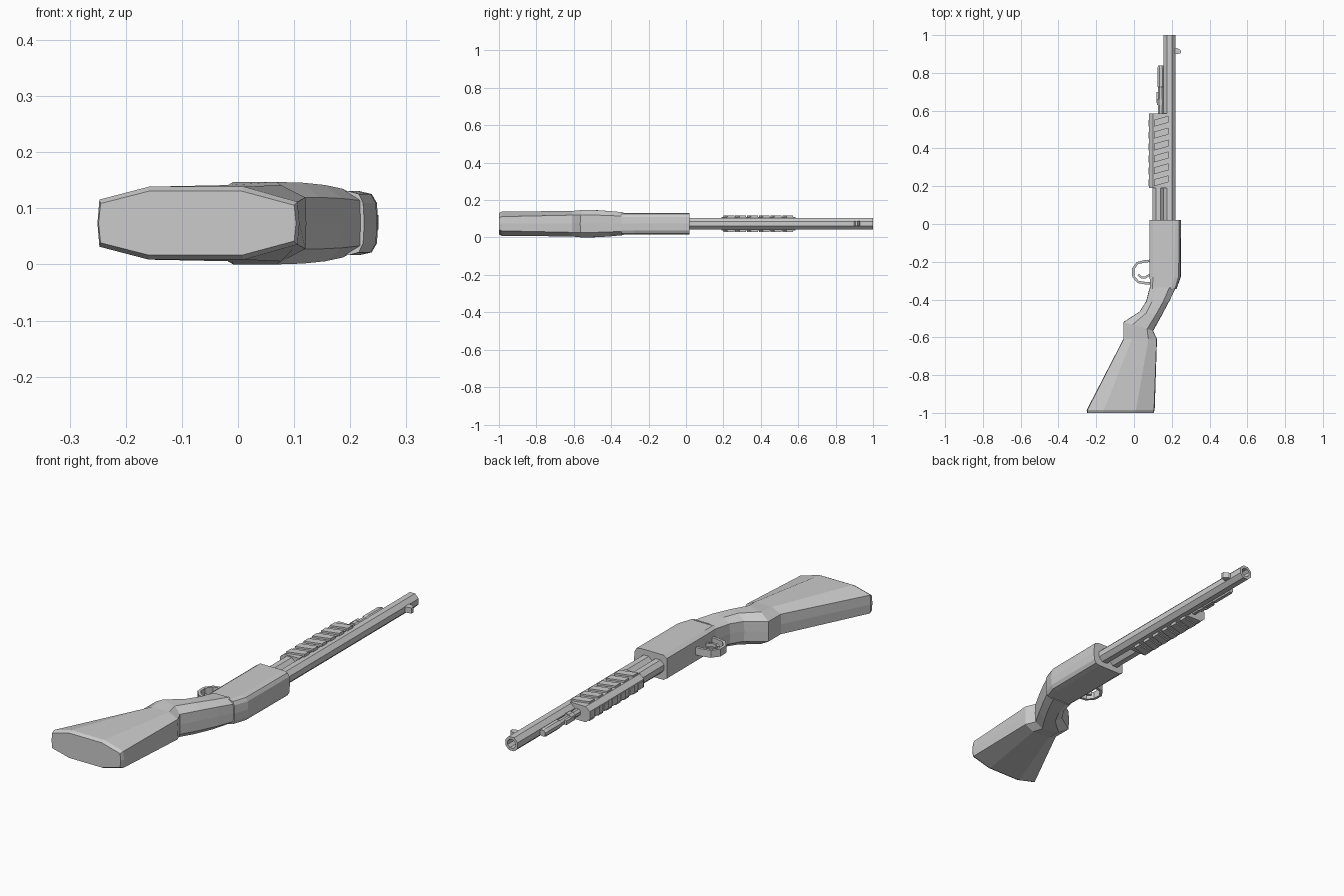
import bpy, bmesh, math
from mathutils import Vector

if "Cube" in bpy.data.objects:
    bpy.data.objects.remove(bpy.data.objects["Cube"])

ZC = 0.0735  # mid-height of the model lying on its side
grey = bpy.data.materials.new("grey")
grey.diffuse_color = (0.6, 0.6, 0.6, 1)
grey.use_nodes = True
grey.node_tree.nodes["Principled BSDF"].inputs["Base Color"].default_value = grey.diffuse_color


def finish(name, bm):
    bmesh.ops.recalc_face_normals(bm, faces=bm.faces)
    mesh = bpy.data.meshes.new(name)
    bm.to_mesh(mesh)
    bm.free()
    mesh.materials.append(grey)
    obj = bpy.data.objects.new(name, mesh)
    bpy.context.collection.objects.link(obj)
    return obj


def loft(name, rings, closed=False):
    """Skin a list of rings; cap the ends unless the path is closed."""
    bm = bmesh.new()
    vs = [[bm.verts.new(p) for p in r] for r in rings]
    n = len(vs[0])
    pairs = list(zip(vs, vs[1:])) + ([(vs[-1], vs[0])] if closed else [])
    for a, b in pairs:
        for i in range(n):
            j = (i + 1) % n
            bm.faces.new((a[i], a[j], b[j], b[i]))
    if not closed:
        bm.faces.new(vs[0])
        bm.faces.new(vs[-1])
    return finish(name, bm)


def section(xl, yl, xr, yr, half):
    """Ring symmetric in z; half lists (fraction left to right, half height)."""
    pts = half + [(u, -h) for u, h in reversed(half) if h > 0]
    return [(xl + (xr - xl) * u, yl + (yr - yl) * u, ZC + h) for u, h in pts]


def tube(name, x, rings, sides=8):
    """Turned part along y from (y, radius) pairs."""
    out = []
    for y, r in rings:
        out.append([(x + r * math.cos((i + .5) * math.tau / sides), y,
                     ZC + r * math.sin((i + .5) * math.tau / sides)) for i in range(sides)])
    return loft(name, out)


def box(name, x0, x1, y0, y1, z0, z1, slant=0):
    """Block whose right side is shifted along y by slant."""
    return loft(name, [[(x0, y0, z), (x1, y0 + slant, z), (x1, y1 + slant, z), (x0, y1, z)]
                       for z in (z0, z1)])


def band(name, path, width, height):
    """Flat strip following a path in the xy plane."""
    pts = [Vector(p) for p in path]
    rings = []
    for i, p in enumerate(pts):
        d = (pts[min(i + 1, len(pts) - 1)] - pts[max(i - 1, 0)]).normalized()
        s = Vector((-d.y, d.x)) * width / 2
        rings.append([(p.x + k * s.x, p.y + k * s.y, ZC + t * height / 2)
                      for k, t in ((1, 1), (-1, 1), (-1, -1), (1, -1))])
    return loft(name, rings)


# Stock and grip: xl, yl, xr, yr, half height, chamfer start and end, edge half heights
stock = [
    (-.245, -1.0, .1, -1.0, .057, .25, .73, .035, .032),
    (-.247, -.985, .106, -.985, .065, .25, .73, .042, .038),
    (-.055, -.61, .12, -.61, .068, .25, .75, .046, .046),
    (-.055, -.52, .10, -.565, .0735, .3, .8, .046, .046),
    (.03, -.465, .145, -.485, .072, .3, .75, .046, .046),
    (.065, -.41, .185, -.41, .068, .25, .75, .046, .044),
    (.085, -.335, .222, -.335, .061, .2, .75, .046, .04)]
loft("stock", [section(xl, yl, xr, yr, [(-.01, 0), (0, e), (a, h), (b, h), (1, f), (1.01, 0)])
               for xl, yl, xr, yr, h, a, b, e, f in stock])

# Receiver with rounded top side and slanted rear
body = [(0, .046), (.1, .057), (.8, .057), (.93, .052), (.985, .036), (1, 0)]
loft("receiver", [section(.085, -.345, .225, -.345, body),
                  section(.083, -.28, .248, -.28, body),
                  section(.083, .02, .25, .02, body)])

# Barrel with hollow muzzle, and front sight
tube("barrel", .188, [(0, .034), (1, .034), (1, .021), (.93, .021)])
loft("front_sight", [[(x, y, z) for y, z in ((a, .062), (b, .062), (b, .088), (a, .088))]
                     for x, a, b in ((.21, .898, .932), (.232, .9, .93), (.25, .905, .918))])

# Magazine tube behind and ahead of the sliding grip
tube("magazine_tube", .128, [(0, .033), (.2, .033)])
tube("magazine_front", .142, [(.5, .017), (.63, .017), (.63, .022), (.66, .022), (.66, .016),
                              (.72, .016), (.73, .02), (.825, .02), (.84, .015)])
box("magazine_clip", .118, .13, .64, .70, .064, .083)

# Sliding fore grip with slanted ridges on both faces and the underside
grip = [(0, .018), (.22, .036), (1, .036)]
loft("fore_grip", [section(.08, y, .178, y, grip) for y in (.19, .585)])
for i in range(6):
    y = .2 + i * .063
    for s in (1, -1):
        z0, z1 = sorted((ZC + s * .03, ZC + s * .044))
        box("grip_ridge", .105, .183, y, y + .036, z0, z1, .022)
    box("grip_underside_ridge", .076, .09, y, y + .036, ZC - .016, ZC + .016)

# Trigger guard and trigger
band("trigger_guard", [(.09, -.195), (.06, -.197), (.018, -.207), (-.005, -.238), (-.003, -.278),
                       (.022, -.307), (.06, -.313), (.09, -.315)], .013, .034)
band("trigger", [(.09, -.265), (.06, -.283), (.038, -.282), (.022, -.268)], .011, .016)
